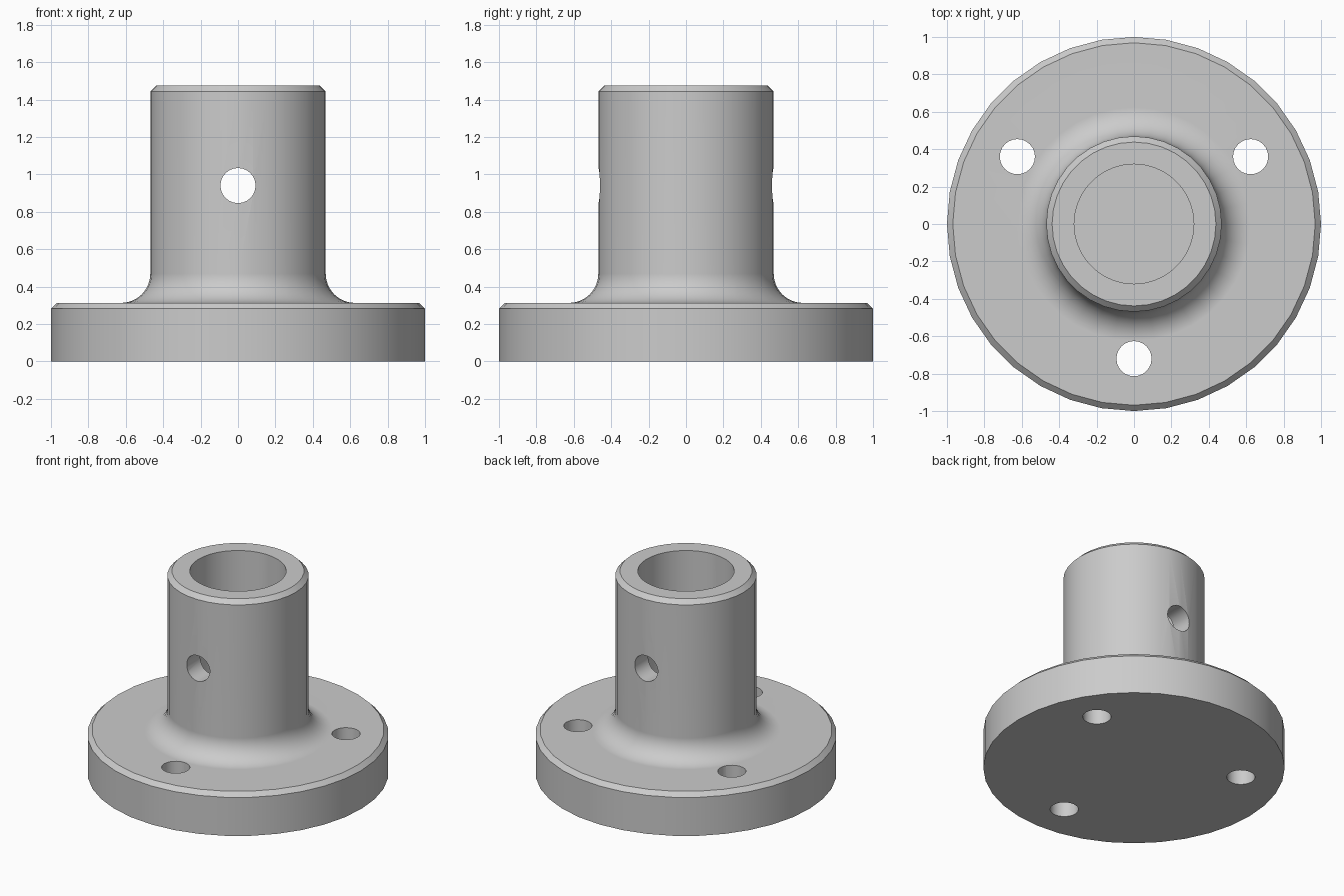
import bpy
import bmesh
from math import pi, sin, cos, radians
from mathutils import Matrix, Vector

default_cube = bpy.data.objects.get("Cube")
if default_cube:
    bpy.data.objects.remove(default_cube, do_unlink=True)

FLANGE_R, FLANGE_H = 1.0, 0.3125
HUB_R, HUB_TOP = 0.469, 1.475
FILLET, CHAMFER = 0.156, 0.031
BORE_R, BORE_FLOOR = 0.32, 0.3125
HOLE_R, BOLT_CIRCLE, CROSS_HOLE_Z = 0.094, 0.72, 0.94

# Single grey finish
grey = bpy.data.materials.new("plain grey")
grey.use_nodes = True
colour = (0.6, 0.6, 0.6, 1)
grey.diffuse_color = colour
grey.node_tree.nodes["Principled BSDF"].inputs["Base Color"].default_value = colour


def add_object(name, bm):
    bmesh.ops.recalc_face_normals(bm, faces=bm.faces)
    mesh = bpy.data.meshes.new(name)
    bm.to_mesh(mesh)
    bm.free()
    mesh.materials.append(grey)
    obj = bpy.data.objects.new(name, mesh)
    bpy.context.collection.objects.link(obj)
    return obj


def lathe(name, profile, steps):
    """Turn an open profile about z and cap both ends."""
    bm = bmesh.new()
    verts = [bm.verts.new((r, 0, z)) for r, z in profile]
    edges = [bm.edges.new(pair) for pair in zip(verts, verts[1:])]
    bmesh.ops.spin(bm, geom=verts + edges, cent=(0, 0, 0), axis=(0, 0, 1),
                   angle=2 * pi, steps=steps, use_merge=True)
    bmesh.ops.remove_doubles(bm, verts=bm.verts, dist=1e-5)
    bmesh.ops.holes_fill(bm, edges=bm.edges, sides=0)
    return add_object(name, bm)


def drill(target, position, depth, rotation=Matrix()):
    """Cut a round hole through the target."""
    bm = bmesh.new()
    bmesh.ops.create_cone(bm, cap_ends=True, segments=24, radius1=HOLE_R,
                          radius2=HOLE_R, depth=depth,
                          matrix=Matrix.Translation(Vector(position)) @ rotation)
    cutter = add_object("hole_cutter", bm)
    cutter.hide_render = True
    cut = target.modifiers.new("hole", 'BOOLEAN')
    cut.operation = 'DIFFERENCE'
    cut.solver = 'EXACT'
    cut.object = cutter
    bpy.ops.object.modifier_apply(modifier=cut.name)
    bpy.data.objects.remove(cutter, do_unlink=True)


# Flange, fillet, hub and blind bore as one turned body
fillet = [(HUB_R + FILLET * (1 - sin(a)), FLANGE_H + FILLET * (1 - cos(a)))
          for a in (radians(90 * i / 8) for i in range(9))]
profile = [(FLANGE_R, 0), (FLANGE_R, FLANGE_H - CHAMFER),
           (FLANGE_R - CHAMFER, FLANGE_H), *fillet,
           (HUB_R, HUB_TOP - CHAMFER), (HUB_R - CHAMFER, HUB_TOP),
           (BORE_R, HUB_TOP), (BORE_R, BORE_FLOOR)]
body = lathe("flanged_hub", profile, 36)
bpy.ops.object.select_all(action='DESELECT')
bpy.context.view_layer.objects.active = body
body.select_set(True)

# Three bolt holes in the flange
for i in range(3):
    angle = radians(-90 + 120 * i)
    drill(body, (BOLT_CIRCLE * cos(angle), BOLT_CIRCLE * sin(angle), FLANGE_H / 2), 0.6)

# Cross hole through both hub walls, front to back
drill(body, (0, 0, CROSS_HOLE_Z), 1.2, Matrix.Rotation(pi / 2, 4, 'X'))

# Smooth round walls with crisp rims
bpy.ops.object.shade_smooth_by_angle(angle=radians(30))
weighted = body.modifiers.new("weighted_normals", 'WEIGHTED_NORMAL')
weighted.keep_sharp = True
